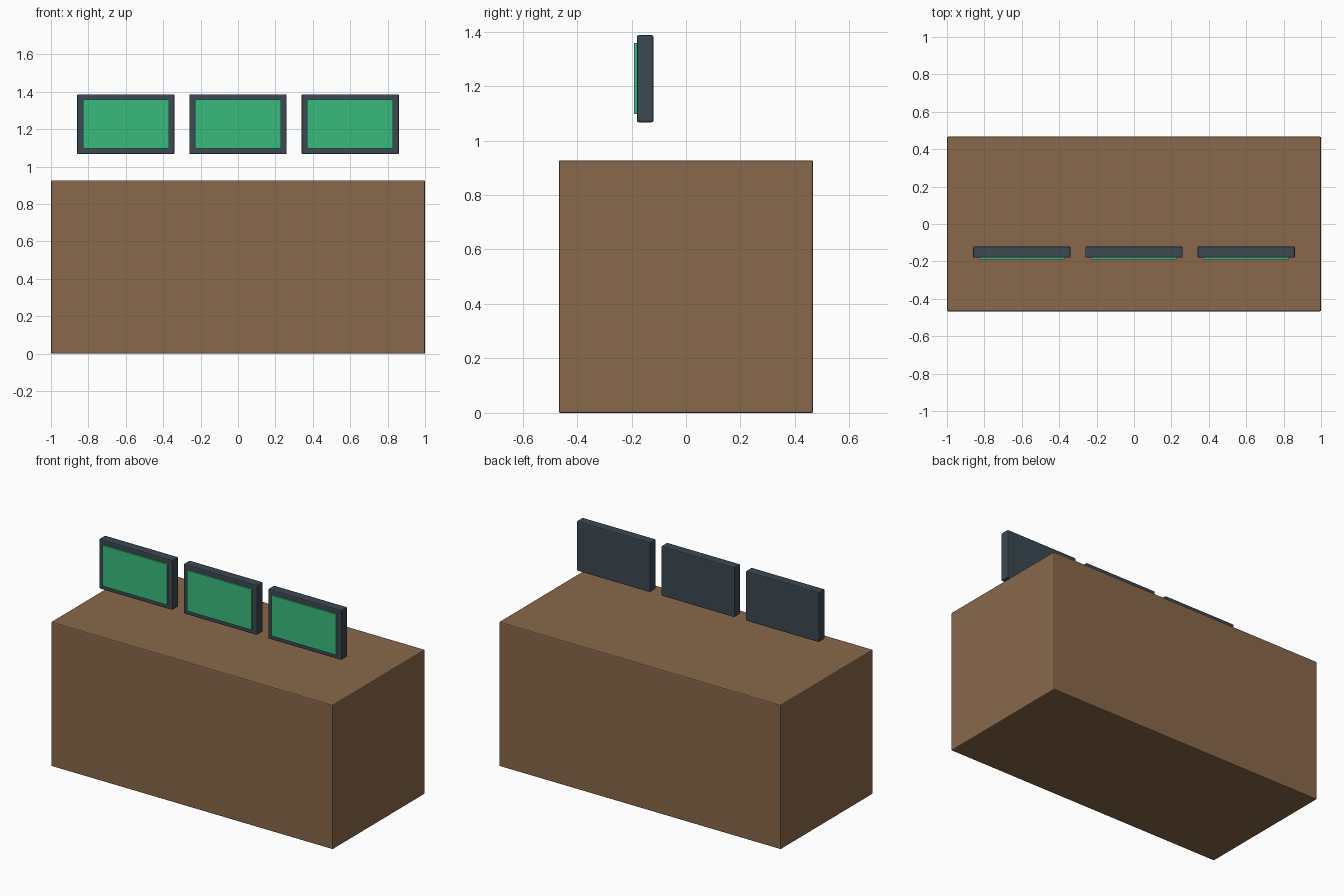
import bpy

if "Cube" in bpy.data.objects:
    bpy.data.objects.remove(bpy.data.objects["Cube"])


def material(name, color):
    m = bpy.data.materials.new(name)
    m.diffuse_color = (*color, 1)
    m.use_nodes = True
    m.node_tree.nodes["Principled BSDF"].inputs["Base Color"].default_value = m.diffuse_color
    return m


def box(name, lo, hi, mat, bevel=0.0):
    """Axis-aligned box between two corners, with optional softened edges."""
    center = [(a + b) / 2 for a, b in zip(lo, hi)]
    bpy.ops.mesh.primitive_cube_add(size=1, location=center)
    ob = bpy.context.object
    ob.name = name
    ob.scale = [b - a for a, b in zip(lo, hi)]
    bpy.ops.object.transform_apply(location=False, rotation=False, scale=True)
    ob.data.materials.append(mat)
    if bevel:
        mod = ob.modifiers.new("soft_edges", 'BEVEL')
        mod.width = bevel
        mod.segments = 2
    return ob


brown = material("wood", (0.25, 0.14, 0.07))
slate = material("casing", (0.045, 0.065, 0.085))
green = material("display", (0.04, 0.50, 0.20))

# Solid desk block
box("desk", (-1, -0.467, 0), (1, 0.467, 0.927), brown, 0.006)

# Row of three floating monitors, screens facing the front
for label, x in (("left", -0.6), ("middle", 0.0), ("right", 0.6)):
    box(f"monitor_casing_{label}", (x - 0.26, -0.18, 1.067),
        (x + 0.26, -0.12, 1.387), slate, 0.006)
    box(f"monitor_screen_{label}", (x - 0.23, -0.191, 1.097),
        (x + 0.23, -0.177, 1.358), green)
